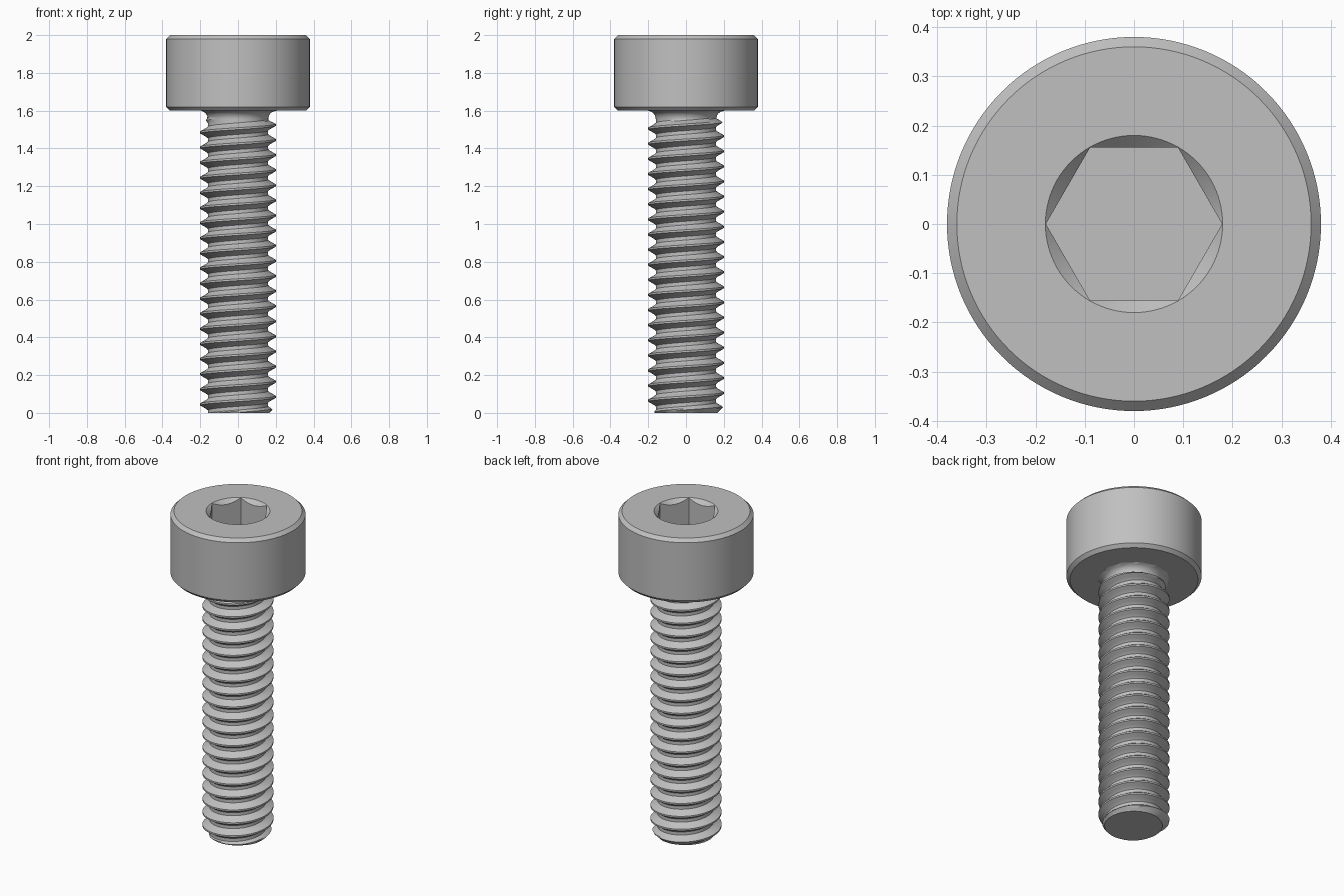
import bpy
import bmesh
import math

old = bpy.data.objects.get("Cube")
if old:
    bpy.data.objects.remove(old, do_unlink=True)

HEAD_BASE = 1.6
PITCH = 0.08
ROOT = 0.155

steel = bpy.data.materials.new("grey_steel")
steel.use_nodes = True
GREY = (0.53, 0.53, 0.53, 1)
steel.diffuse_color = GREY
steel.node_tree.nodes["Principled BSDF"].inputs["Base Color"].default_value = GREY


def finish(bm, name):
    bmesh.ops.recalc_face_normals(bm, faces=bm.faces)
    mesh = bpy.data.meshes.new(name)
    bm.to_mesh(mesh)
    bm.free()
    mesh.materials.append(steel)
    obj = bpy.data.objects.new(name, mesh)
    bpy.context.collection.objects.link(obj)
    return obj


def select_only(obj):
    bpy.ops.object.select_all(action='DESELECT')
    obj.select_set(True)
    bpy.context.view_layer.objects.active = obj


def lathe(name, profile, sides):
    """Closed solid turned from (radius, height) points."""
    bm = bmesh.new()
    rings = []
    for r, z in profile:
        angles = [math.tau * j / sides for j in range(sides)]
        rings.append([bm.verts.new((r * math.cos(a), r * math.sin(a), z)) for a in angles])
    for low, high in zip(rings, rings[1:]):
        for j in range(sides):
            k = (j + 1) % sides
            bm.faces.new((low[j], low[k], high[k], high[j]))
    bm.faces.new(rings[0][::-1])
    bm.faces.new(rings[-1])
    return finish(bm, name)


# Cylindrical head with chamfered rims
head = lathe("head", [(0.36, HEAD_BASE), (0.38, 1.62), (0.38, 1.98), (0.36, 2.0)], 128)

# Hexagonal socket with a conical lead-in
cutters = [
    lathe("socket_cutter", [(0.179, 1.8), (0.179, 2.1)], 6),
    lathe("lead_in_cutter", [(0.13, 1.95), (0.2, 2.02)], 96),
]
for cutter in cutters:
    cutter.hide_render = True
    mod = head.modifiers.new("socket", 'BOOLEAN')
    mod.operation = 'DIFFERENCE'
    mod.solver = 'EXACT'
    mod.object = cutter
    select_only(head)
    bpy.ops.object.modifier_apply(modifier=mod.name)
for cutter in cutters:
    bpy.data.objects.remove(cutter, do_unlink=True)

# Thread section over one pitch: (fraction of pitch, radius)
half = [(0.0625, 0.2), (0.14, 0.189), (0.22, 0.178), (0.3, 0.167), (0.38, 0.158)]
section = half + [(0.5, ROOT)] + [(1 - t, r) for t, r in reversed(half)]


def shaft_radius(r, z):
    # Thread runs out below the head, then a fillet flares into it
    fade = min(1, max(0, (1.565 - z) / 0.03))
    r = ROOT + (r - ROOT) * fade
    rise = min(0.045, max(0, z - 1.555))
    r = max(r, 0.205 - math.sqrt(0.045 ** 2 - rise ** 2))
    # Chamfered tip
    return min(r, 0.165 + max(z, 0))


# Threaded shaft: right-handed helical grid, trimmed flat at both ends
SIDES = 72
bm = bmesh.new()
rows = [(turn + t, r) for turn in range(-3, 23) for t, r in section]
columns = []
for j in range(SIDES):
    a = math.tau * j / SIDES
    column = []
    for t, r in rows:
        z = 0.005 + PITCH * (t + j / SIDES)
        rad = shaft_radius(r, z)
        column.append(bm.verts.new((rad * math.cos(a), rad * math.sin(a), z)))
    columns.append(column)
step = len(section)
for j in range(SIDES):
    here = columns[j]
    # The seam joins one turn further along
    there = columns[j + 1] if j + 1 < SIDES else columns[0][step:]
    for i in range(len(there) - 1):
        bm.faces.new((here[i], there[i], there[i + 1], here[i + 1]))
for height, direction in ((0, -1), (HEAD_BASE + 0.005, 1)):
    cut = bmesh.ops.bisect_plane(
        bm, geom=bm.verts[:] + bm.edges[:] + bm.faces[:], dist=1e-6,
        plane_co=(0, 0, height), plane_no=(0, 0, direction), clear_outer=True)
    rim = [e for e in cut["geom_cut"] if isinstance(e, bmesh.types.BMEdge) and e.is_boundary]
    bmesh.ops.edgeloop_fill(bm, edges=rim)
shaft = finish(bm, "threaded_shaft")

# Smooth curved surfaces, crisp rims
for obj in (head, shaft):
    select_only(obj)
    bpy.ops.object.shade_smooth_by_angle(angle=math.radians(30))
